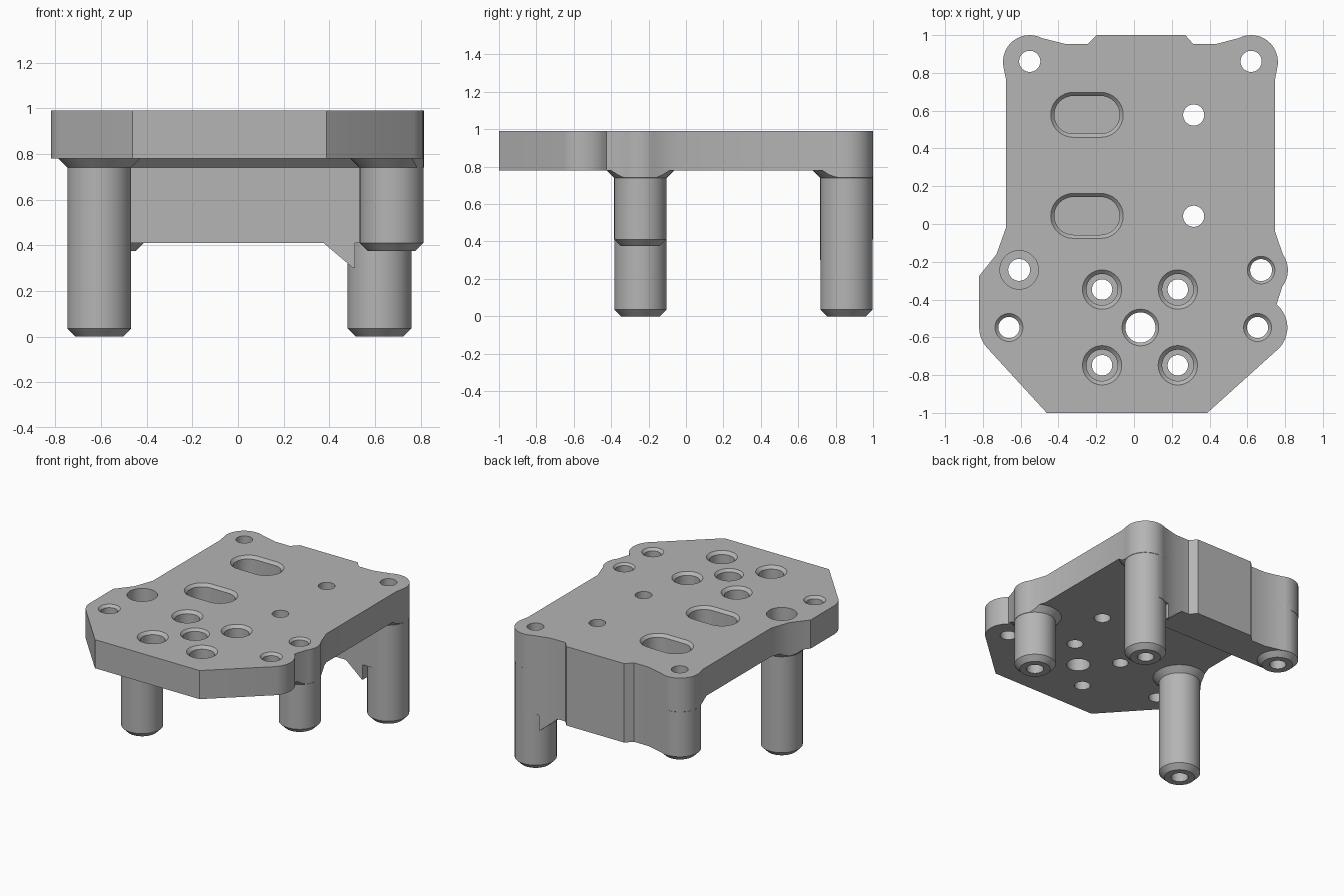
import bpy, bmesh, math

if "Cube" in bpy.data.objects:
    bpy.data.objects.remove(bpy.data.objects["Cube"])

TOP, UNDER = 0.99, 0.78          # plate top and underside heights

grey = bpy.data.materials.new("machined_grey")
grey.diffuse_color = (0.46, 0.46, 0.46, 1)
grey.use_nodes = True
grey.node_tree.nodes["Principled BSDF"].inputs["Base Color"].default_value = grey.diffuse_color


def arc(cx, cy, r, a0, a1, n):
    """Points on an arc, both ends included (degrees)."""
    return [(cx + r * math.cos(math.radians(a0 + (a1 - a0) * i / n)),
             cy + r * math.sin(math.radians(a0 + (a1 - a0) * i / n))) for i in range(n + 1)]


def circle(cx, cy, r, n=48):
    return arc(cx, cy, r, 0, 360, n)[:-1]


def slot(cx, cy, half, r):
    return (arc(cx + half, cy, r, -90, 90, 16) + arc(cx - half, cy, r, 90, 270, 16))


def loft(bm, rings):
    """Closed solid through (outline, height) rings with equal point counts."""
    loops = [[bm.verts.new((x, y, z)) for x, y in pts] for pts, z in rings]
    n = len(loops[0])
    faces = [bm.faces.new(loops[0][::-1]), bm.faces.new(loops[-1])]
    for a, b in zip(loops, loops[1:]):
        faces += [bm.faces.new((a[i], a[(i + 1) % n], b[(i + 1) % n], b[i])) for i in range(n)]
    bmesh.ops.recalc_face_normals(bm, faces=faces)


def turned(bm, x, y, profile):
    """Round solid from a (radius, height) profile."""
    loft(bm, [(circle(x, y, r), z) for r, z in profile])


def finish(bm, name):
    me = bpy.data.meshes.new(name)
    bm.to_mesh(me)
    bm.free()
    ob = bpy.data.objects.new(name, me)
    bpy.context.collection.objects.link(ob)
    me.materials.append(grey)
    return ob


def boolean(ob, other, op):
    bpy.context.view_layer.objects.active = ob
    m = ob.modifiers.new("bool", 'BOOLEAN')
    m.operation, m.object, m.solver = op, other, 'EXACT'
    bpy.ops.object.modifier_apply(modifier=m.name)


# Plate outline, clockwise from the back left ear
outline = (arc(-0.552, 0.858, 0.142, 195, 62, 14)
           + [(-0.36, 0.952), (-0.245, 0.952), (-0.198, 1.0), (0.272, 1.0), (0.314, 0.952), (0.43, 0.952)]
           + arc(0.62, 0.858, 0.142, 118, -15, 14)
           + [(0.747, 0.767), (0.747, -0.04)]
           + arc(0.673, -0.244, 0.142, 36, -38, 8)
           + arc(0.652, -0.548, 0.16, 50, -42, 10)
           + [(0.388, -1.0), (-0.462, -1.0)]
           + arc(-0.662, -0.548, 0.158, 222, 180, 5)
           + [(-0.82, -0.275), (-0.728, -0.16), (-0.678, -0.02), (-0.678, 0.767)])

bm = bmesh.new()
loft(bm, [(outline, UNDER), (outline, TOP)])
plate = finish(bm, "top_plate")

# Trimming prism that keeps collars and web inside the outline
bm = bmesh.new()
loft(bm, [(outline, -0.5), (outline, 1.5)])
trim = finish(bm, "trim_helper")

# Posts with chamfered feet and flared collars
parts = [plate]
posts = [("back_left_post", -0.552, 0.858, 0.375), ("back_right_post", 0.62, 0.858, 0.0),
         ("front_left_post", -0.608, -0.243, 0.0), ("front_right_post", 0.673, -0.244, 0.375)]
for name, x, y, z in posts:
    bm = bmesh.new()
    turned(bm, x, y, [(0.104, z), (0.14, z + 0.036), (0.14, 0.74), (0.18, UNDER)])
    ob = finish(bm, name)
    boolean(ob, trim, 'INTERSECT')
    parts.append(ob)

# Web between the back posts, with a flared top edge
bm = bmesh.new()


def block(y, x0=-0.552, x1=0.62):
    return [(x0, y), (x1, y), (x1, 1.1), (x0, 1.1)]


loft(bm, [(block(0.716), 0.41), (block(0.716), 0.74), (block(0.676), UNDER)])
web = finish(bm, "back_web")
boolean(web, trim, 'INTERSECT')
parts.append(web)

# Sloping gusset below the web at the long back post
bm = bmesh.new()
loft(bm, [(block(0.716, 0.505, 0.512), 0.30), (block(0.716, 0.375, 0.512), 0.41)])
gusset = finish(bm, "web_gusset")
boolean(gusset, trim, 'INTERSECT')
parts.append(gusset)

# Hole cutters
bm = bmesh.new()
for x, y in [(-0.552, 0.861), (0.62, 0.861), (0.316, 0.577), (0.316, 0.041)]:    # plain holes
    turned(bm, x, y, [(0.056, -0.1), (0.056, 1.1)])
for x, y, r, c in [(0.673, -0.244, 0.058, 0.015), (-0.662, -0.548, 0.056, 0.018),
                   (0.654, -0.548, 0.056, 0.018), (0.034, -0.548, 0.08, 0.017)]:   # chamfered holes
    turned(bm, x, y, [(r, -0.1), (r, TOP - c), (r + c, TOP), (r + c, 1.1)])
for x in (-0.169, 0.232):                                                        # counterbores
    for y in (-0.347, -0.748):
        turned(bm, x, y, [(0.054, -0.1), (0.054, 0.86), (0.083, 0.86), (0.083, 0.97),
                          (0.104, TOP), (0.104, 1.1)])
turned(bm, -0.608, -0.243, [(0.058, -0.1), (0.058, 0.5), (0.102, 0.5), (0.102, 1.1)])
for y in (0.578, 0.043):                                                         # blind slots
    loft(bm, [(slot(-0.249, y, 0.073, 0.1), 0.86), (slot(-0.249, y, 0.073, 0.1), 0.97),
              (slot(-0.249, y, 0.073, 0.119), TOP), (slot(-0.249, y, 0.073, 0.119), 1.1)])
cutter = finish(bm, "hole_cutter")

for ob in parts:
    boolean(ob, cutter, 'DIFFERENCE')
    bpy.ops.object.select_all(action='DESELECT')
    ob.select_set(True)
    bpy.context.view_layer.objects.active = ob
    bpy.ops.object.shade_smooth_by_angle(angle=math.radians(25))

for helper in (trim, cutter):
    bpy.data.objects.remove(helper)
